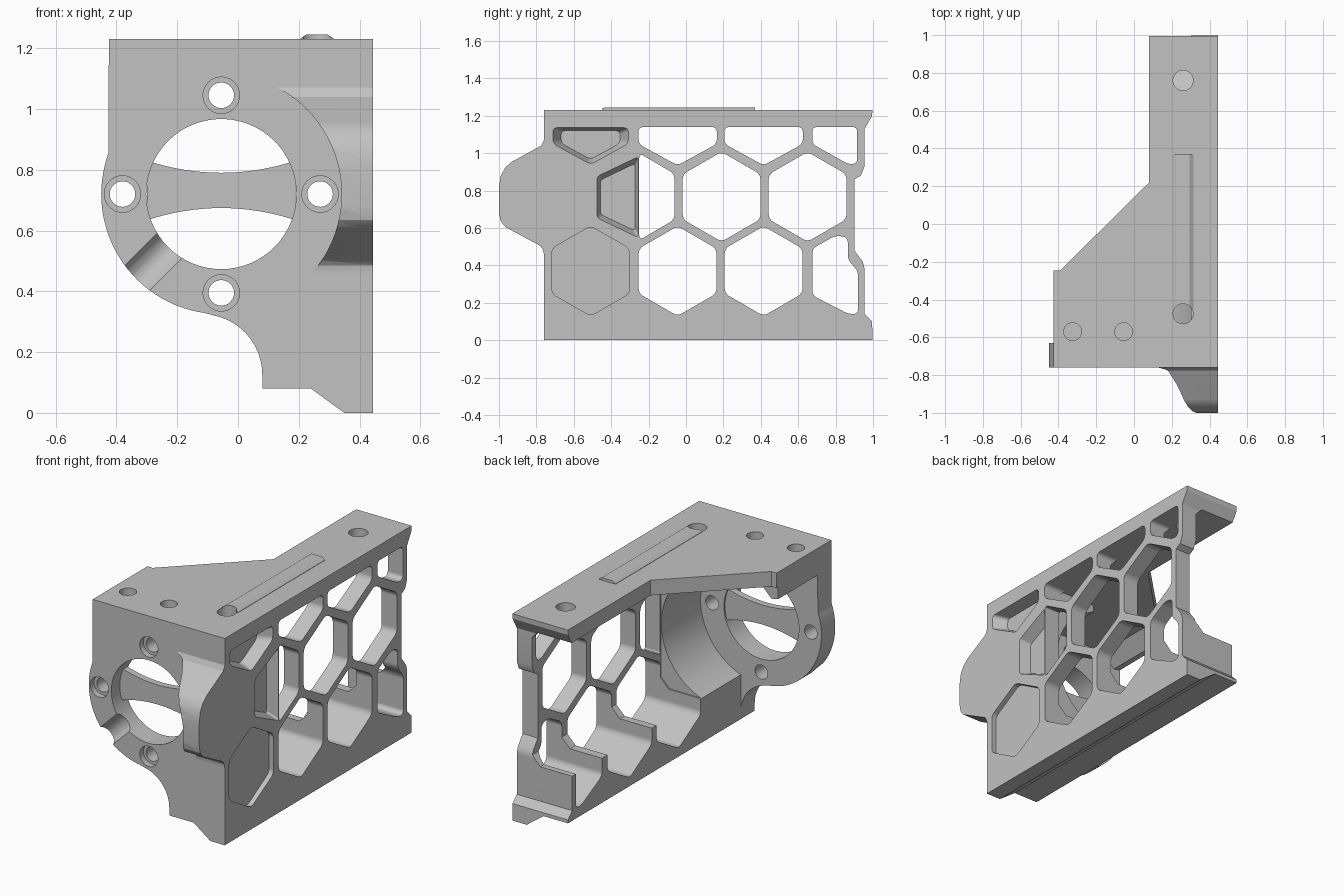
import bpy, bmesh, math
from mathutils import Vector

if "Cube" in bpy.data.objects:
    bpy.data.objects.remove(bpy.data.objects["Cube"], do_unlink=True)

grey = bpy.data.materials.new("plain_grey")
grey.use_nodes = True
colour = (0.54, 0.54, 0.54, 1)
grey.diffuse_color = colour
grey.node_tree.nodes["Principled BSDF"].inputs["Base Color"].default_value = colour

CX, CZ = -0.055, 0.72      # axis of the motor bore


def place(p, axis, d):
    u, v = p
    return {"x": (d, u, v), "y": (u, d, v), "z": (u, v, d)}[axis]


def prism(name, pts, axis, a, b, rounding=0.0, taper=1.0):
    """Extrude a 2D outline along an axis, optionally rounding its corners."""
    bm = bmesh.new()
    n = len(pts)
    mid = sum((Vector(p) for p in pts), Vector((0, 0))) / n
    low = [bm.verts.new(place(mid + (Vector(p) - mid) * taper, axis, a)) for p in pts]
    top = [bm.verts.new(place(p, axis, b)) for p in pts]
    bm.faces.new(low)
    bm.faces.new(top[::-1])
    sides = []
    for i in range(n):
        j = (i + 1) % n
        bm.faces.new((low[j], low[i], top[i], top[j]))
        sides.append(bm.edges.get((low[i], top[i])))
    if rounding:
        bmesh.ops.bevel(bm, geom=sides, offset=rounding, segments=4,
                        profile=0.5, affect="EDGES", clamp_overlap=True)
    bmesh.ops.recalc_face_normals(bm, faces=bm.faces)
    me = bpy.data.meshes.new(name)
    bm.to_mesh(me)
    bm.free()
    ob = bpy.data.objects.new(name, me)
    bpy.context.collection.objects.link(ob)
    me.materials.append(grey)
    return ob


def arc(cx, cy, r, start=0, end=360, n=64):
    full = end - start == 360
    steps = n if full else n - 1
    return [(cx + r * math.cos(math.radians(start + (end - start) * i / steps)),
             cy + r * math.sin(math.radians(start + (end - start) * i / steps)))
            for i in range(n)]


def combine(target, tool, op="DIFFERENCE"):
    mod = target.modifiers.new("join", "BOOLEAN")
    mod.operation, mod.solver, mod.object = op, "EXACT", tool
    bpy.context.view_layer.objects.active = target
    bpy.ops.object.modifier_apply(modifier=mod.name)
    bpy.data.objects.remove(tool, do_unlink=True)


def cut(*args, **kw):
    combine(body, prism("cutter", *args, **kw))


# Front plate: square top right, round lower left, foot at the bottom
outline = [(-0.425, 1.23), (0.445, 1.23), (0.445, 0), (0.35, 0), (0.24, 0.08), (0.08, 0.08)]
outline += arc(-0.12, 0.125, 0.2, 0, 80, 12)
outline += arc(CX, CZ, 0.395, 262, 160, 32)
body = prism("bracket_body", outline, "y", -0.76, -0.63)

# Long side wall: bored to the motor radius in front, a thin channel section behind
wall = prism("side_wall", [(0.08, 1.23), (0.445, 1.23), (0.445, 0), (0.35, 0),
                           (0.24, 0.08), (0.08, 0.08)], "y", -0.63, 1)
combine(wall, prism("cutter", arc(CX, CZ, 0.4, n=96), "y", -0.63, -0.2))
combine(wall, prism("cutter", [(-0.2, 0.345), (0.29, 0.345), (0.345, 0.4), (0.345, 1.1),
                               (0.305, 1.14), (-0.2, 1.14)], "y", -0.26, 1.1))
combine(body, wall, "UNION")

# Slanted top wing and its outer ear
combine(body, prism("top_wing", [(0.08, -0.63), (0.08, 0.22), (-0.39, -0.245),
                                 (-0.425, -0.245), (-0.425, -0.63)], "z", 1.14, 1.23), "UNION")
combine(body, prism("wing_ear", [(-0.425, 1.14), (-0.425, 1.07), (-0.38, 1.06), (-0.3, 1.14)],
                    "y", -0.63, -0.26), "UNION")

# Front nose, hollowed along the motor radius
nose = prism("front_nose", [(-0.76, 1.07), (-0.775, 1.04), (-0.93, 0.955), (-0.965, 0.925),
                            (-0.99, 0.88), (-1, 0.82), (-1, 0.68), (-0.99, 0.635),
                            (-0.965, 0.605), (-0.78, 0.505), (-0.765, 0.485), (-0.76, 0.46)],
             "x", 0.1, 0.445)
combine(nose, prism("cutter", arc(CX, CZ, 0.396, n=96), "y", -1.1, -0.76))
combine(body, nose, "UNION")

# Stepped rear edge
cut([(1.1, 1.3), (1, 1.3), (0.995, 1.2), (0.955, 1.13), (0.955, 0.93), (0.935, 0.88),
     (0.9, 0.86), (0.9, 0.48), (0.945, 0.42), (0.955, 0.38), (0.955, 0.14),
     (0.995, 0.1), (1, -0.1), (1.1, -0.1)], "x", -0.5, 0.6)


# Honeycomb windows
def hexagon(y, z, r=0.24):
    return [(y + r * math.cos(math.radians(30 + 60 * k)),
             z + r * math.sin(math.radians(30 + 60 * k))) for k in range(6)]


def upper(y):
    return [(y - 0.21, 1.14), (y - 0.21, 1.05), (y, 0.935), (y + 0.21, 1.05), (y + 0.21, 1.14)]


windows = [hexagon(y, 0.37) for y in (-0.045, 0.415)]
windows += [hexagon(y, 0.767) for y in (0.19, 0.65)]
windows += [upper(y) for y in (-0.045, 0.415)]
windows.append([(0.675, 1.14), (0.675, 1.05), (0.87, 0.94), (0.915, 0.945), (0.915, 1.14)])
windows.append([(0.675, 0.24), (0.675, 0.49), (0.8, 0.56), (0.865, 0.55), (0.865, 0.43),
                (0.92, 0.37), (0.92, 0.14), (0.87, 0.14)])
windows.append([(-0.25, 0.535), (-0.25, 1.0), (-0.062, 0.89), (-0.062, 0.645)])
for w in windows:
    cut(w, "x", -0.6, 0.6, rounding=0.025)

# Blind pockets next to the front plate
cut(hexagon(-0.51, 0.37), "x", 0.415, 0.5, rounding=0.025)
cut(upper(-0.51), "x", 0.37, 0.46, rounding=0.02, taper=0.75)
cut([(-0.25, 0.54), (-0.25, 0.99), (-0.48, 0.88), (-0.48, 0.65)],
    "x", 0.38, 0.46, rounding=0.015, taper=0.8)

# Shaft opening and four counterbored screw holes
cut(arc(CX, CZ, 0.247), "y", -0.8, -0.6)
for k in range(4):
    hx = CX + 0.325 * math.cos(k * math.pi / 2)
    hz = CZ + 0.325 * math.sin(k * math.pi / 2)
    cut(arc(hx, hz, 0.042, n=32), "y", -0.8, -0.6)
    cut(arc(hx, hz, 0.06, n=32), "y", -0.8, -0.725)

# Wire groove across the lower left of the ring
groove = prism("cutter", arc(0, 0, 0.06, n=24), "x", -0.46, -0.2)
groove.rotation_euler = (0, -math.radians(45), 0)
groove.location = (CX, -0.775, CZ)
bpy.context.view_layer.update()
combine(body, groove)

# Raised rib on the top, then the holes that open from above
combine(body, prism("top_rib", [(0.205, 1.2), (0.205, 1.232), (0.225, 1.245), (0.295, 1.245),
                                (0.315, 1.232), (0.315, 1.2)], "y", -0.45, 0.37), "UNION")
for hx, hy, r, floor in ((0.26, 0.76, 0.053, 1.05), (0.26, -0.475, 0.053, 0.9),
                         (-0.325, -0.57, 0.047, 1.17), (-0.055, -0.57, 0.047, 1.17)):
    cut(arc(hx, hy, r, n=32), "z", floor, 1.3)

# Thin bridge across the shaft opening
strap_top = [(CX + 0.245 * t, 0.79 + 0.04 * t * t) for t in [i / 8 - 1 for i in range(17)]]
strap_low = [(x, 2 * 0.732 - z) for x, z in reversed(strap_top)]
strap = prism("bridge_strap", strap_top + strap_low, "y", -0.68, -0.64)

# Smooth curves, with large flat faces kept flat
for ob in (body, strap):
    bpy.ops.object.select_all(action="DESELECT")
    ob.select_set(True)
    bpy.context.view_layer.objects.active = ob
    bpy.ops.object.shade_smooth_by_angle(angle=math.radians(25))
    ob.modifiers.new("flat_faces", "WEIGHTED_NORMAL").keep_sharp = True
